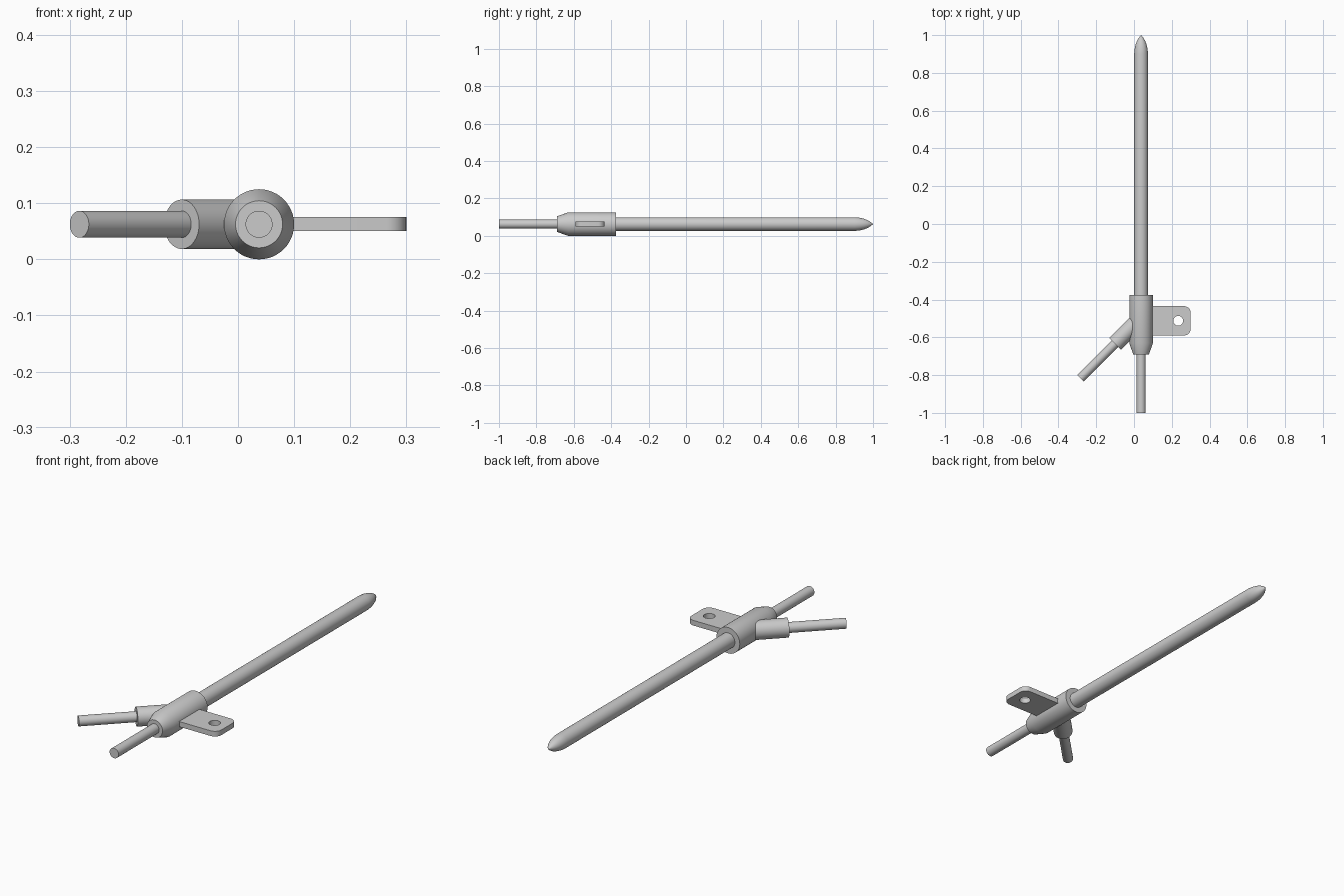
import bpy, math
from mathutils import Vector

if "Cube" in bpy.data.objects:
    bpy.data.objects.remove(bpy.data.objects["Cube"])

AX, AZ = 0.0375, 0.0625      # main axis position
SIDES = 48


def revolve(name, origin, direction, profile):
    """Solid of revolution: profile is (distance along axis, radius)."""
    d = Vector(direction).normalized()
    side = Vector((-d.y, d.x, 0))
    up = d.cross(side)
    o = Vector(origin)
    verts, faces = [], []
    for t, r in profile:
        for i in range(SIDES):
            a = 2 * math.pi * i / SIDES
            verts.append(o + d * t + side * (r * math.cos(a)) + up * (r * math.sin(a)))
    for k in range(len(profile) - 1):
        for i in range(SIDES):
            j = (i + 1) % SIDES
            a, b = k * SIDES, (k + 1) * SIDES
            faces.append((a + i, a + j, b + j, b + i))
    last = (len(profile) - 1) * SIDES
    faces.append(tuple(reversed(range(SIDES))))
    faces.append(tuple(range(last, last + SIDES)))
    me = bpy.data.meshes.new(name)
    me.from_pydata(verts, [], faces)
    ob = bpy.data.objects.new(name, me)
    bpy.context.collection.objects.link(ob)
    finish(ob)
    return ob


def finish(ob):
    bpy.ops.object.select_all(action='DESELECT')
    ob.select_set(True)
    bpy.context.view_layer.objects.active = ob
    bpy.ops.object.shade_smooth_by_angle(angle=math.radians(25))


def arc(cx, cy, r, a0, a1, n):
    return [(cx + r * math.cos(math.radians(a0 + (a1 - a0) * i / n)),
             cy + r * math.sin(math.radians(a0 + (a1 - a0) * i / n))) for i in range(n + 1)]


axis = (AX, 0, AZ)
along = (0, 1, 0)

# long shaft with pointed tip
revolve("main_shaft", axis, along,
        [(-0.40, 0.0365), (0.90, 0.0365), (0.925, 0.0345), (0.95, 0.029),
         (0.97, 0.0215), (0.985, 0.0125), (1.0, 0.0008)])
# hub with tapered rear end
revolve("hub", axis, along, [(-0.69, 0.042), (-0.63, 0.0625), (-0.375, 0.0625)])
# rear rod
revolve("rear_rod", axis, along, [(-1.0, 0.024), (-0.67, 0.024)])

# angled side branch: collar and rod
root = (AX, -0.496, AZ)
slant = (-1, -1, 0)
revolve("branch_collar", root, slant, [(0.0, 0.044), (0.195, 0.044)])
revolve("branch_rod", root, slant, [(0.17, 0.024), (0.453, 0.024)])

# flat mounting tab with rounded outer corners and a hole
X0, X1, Y0, Y1, R = 0.08, 0.30, -0.59, -0.435, 0.035
outline = ([(X0, Y1), (X0, Y0)]
           + arc(X1 - R, Y0 + R, R, -90, 0, 8)
           + arc(X1 - R, Y1 - R, R, 0, 90, 8))
hole = arc(0.234, (Y0 + Y1) / 2, 0.026, 0, 360, 32)[:-1]
cu = bpy.data.curves.new("mounting_tab", 'CURVE')
cu.dimensions = '2D'
cu.fill_mode = 'BOTH'
cu.extrude = 0.0125
for pts in (outline, hole):
    sp = cu.splines.new('POLY')
    sp.points.add(len(pts) - 1)
    for p, (x, y) in zip(sp.points, pts):
        p.co = (x, y, 0, 1)
    sp.use_cyclic_u = True
tab = bpy.data.objects.new("mounting_tab", cu)
tab.location.z = AZ + 0.0005
bpy.context.collection.objects.link(tab)
bpy.ops.object.select_all(action='DESELECT')
tab.select_set(True)
bpy.context.view_layer.objects.active = tab
bpy.ops.object.convert(target='MESH')
finish(bpy.context.view_layer.objects.active)
